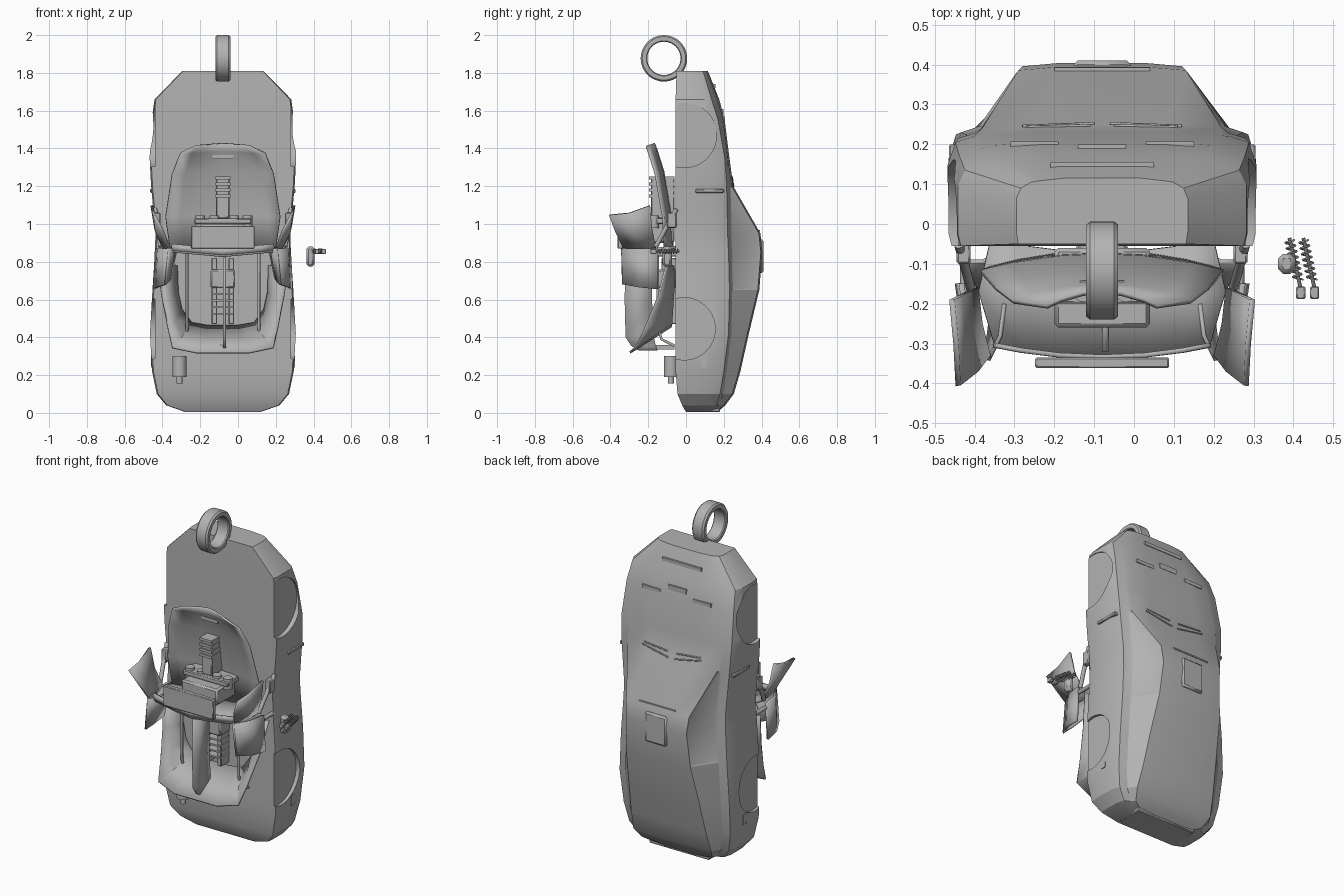
import bpy, bmesh, math
from mathutils import Vector

if "Cube" in bpy.data.objects:
    bpy.data.objects.remove(bpy.data.objects["Cube"])

CX = -0.08  # centre line of the car
grey = bpy.data.materials.new("mid grey")
grey.use_nodes = True
grey.diffuse_color = (0.45, 0.45, 0.45, 1)
grey.node_tree.nodes["Principled BSDF"].inputs["Base Color"].default_value = grey.diffuse_color


def finish(name, bm, loc=(0, 0, 0)):
    bmesh.ops.recalc_face_normals(bm, faces=bm.faces)
    mesh = bpy.data.meshes.new(name)
    bm.to_mesh(mesh)
    bm.free()
    mesh.materials.append(grey)
    ob = bpy.data.objects.new(name, mesh)
    ob.location = loc
    bpy.context.collection.objects.link(ob)
    return ob


def box(name, x, y, z, bevel=0.0):
    """Box from three (low, high) ranges."""
    bm = bmesh.new()
    bmesh.ops.create_cube(bm, size=1)
    lo, hi = Vector((x[0], y[0], z[0])), Vector((x[1], y[1], z[1]))
    for v in bm.verts:
        v.co = (lo + hi) / 2 + v.co * (hi - lo)
    ob = finish(name, bm)
    if bevel:
        ob.modifiers.new("Bevel", 'BEVEL').width = bevel
    return ob


def mid_box(name, half, y, z, bevel=0.0):
    return box(name, (CX - half, CX + half), y, z, bevel)


def rod(name, a, b, r, sides=16):
    a, b = Vector(a), Vector(b)
    bm = bmesh.new()
    bmesh.ops.create_cone(bm, cap_ends=True, segments=sides, radius1=r, radius2=r, depth=(b - a).length)
    bm.transform((b - a).to_track_quat('Z', 'Y').to_matrix().to_4x4())
    return finish(name, bm, (a + b) / 2)


def wire(name, points, r):
    cu = bpy.data.curves.new(name, 'CURVE')
    cu.dimensions, cu.bevel_depth, cu.bevel_resolution = '3D', r, 1
    sp = cu.splines.new('POLY')
    sp.points.add(len(points) - 1)
    for p, co in zip(sp.points, points):
        p.co = (*co, 1)
    cu.materials.append(grey)
    bpy.context.collection.objects.link(bpy.data.objects.new(name, cu))


def panel(name, rows, thick=0.01):
    """Sheet through rows of points, with thickness."""
    bm = bmesh.new()
    grid = [[bm.verts.new(p) for p in row] for row in rows]
    for r, s in zip(grid, grid[1:]):
        for i in range(len(r) - 1):
            bm.faces.new((r[i], r[i + 1], s[i + 1], s[i]))
    ob = finish(name, bm)
    ob.modifiers.new("Solidify", 'SOLIDIFY').thickness = thick


# Main body: height, half width, underside, shoulder, deck half width, deck
stations = [
    (0.005, .20, .00, .12, .15, .16), (0.04, .30, -.02, .16, .235, .20),
    (0.10, .35, -.045, .18, .26, .245), (0.22, .375, -.055, .20, .25, .28),
    (0.42, .386, -.055, .225, .235, .325), (0.65, .373, -.055, .23, .215, .38),
    (0.85, .36, -.055, .225, .20, .396), (0.95, .357, -.055, .22, .21, .386),
    (1.20, .380, -.055, .215, .30, .242), (1.35, .388, -.055, .205, .30, .222),
    (1.55, .377, -.055, .17, .28, .197), (1.66, .362, -.055, .135, .25, .168),
    (1.81, .215, -.05, .09, .16, .108)]


def deck(z):
    for a, b in zip(stations, stations[1:]):
        if a[0] <= z <= b[0]:
            return a[5] + (b[5] - a[5]) * (z - a[0]) / (b[0] - a[0])


bm = bmesh.new()
rings = []
for z, w, low, sh, wr, yr in stations:
    half = [(w * .98, low), (w, low + .03), (w, sh * .72), (w * .95, sh),
            (w * .83, sh + .015), (wr, yr), (wr * .55, yr + .008)]
    loop = half + [(-x, y) for x, y in reversed(half)]
    rings.append([bm.verts.new((CX + x, y, z)) for x, y in loop])
for r, s in zip(rings, rings[1:]):
    for i in range(len(r)):
        j = (i + 1) % len(r)
        bm.faces.new((r[i], r[j], s[j], s[i]))
bm.faces.new(rings[0])
bm.faces.new(rings[-1])
bmesh.ops.recalc_face_normals(bm, faces=bm.faces)
# Slightly recessed side glass
for s in (-1, 1):
    glass = []
    for f in bm.faces:
        c = f.calc_center_median()
        if .65 < c.z < 1.2 and c.y > .25 and (c.x - CX) * s > .23:
            glass.append(f)
    bmesh.ops.inset_region(bm, faces=glass, thickness=.012, depth=-.004)
body = finish("car_body", bm)

# Wheel arches cut into the flanks
cutters = []
for z, r in ((.445, .165), (1.47, .172)):
    for s in (-1, 1):
        cut = rod("arch_cutter", (CX + s * .36, -.01, z), (CX + s * .5, -.01, z), r, 40)
        cut.hide_render = True
        mod = body.modifiers.new("Arch", 'BOOLEAN')
        mod.operation, mod.object, mod.solver = 'DIFFERENCE', cut, 'EXACT'
        cutters.append(cut)
bpy.context.view_layer.update()
cut_mesh = bpy.data.meshes.new_from_object(body.evaluated_get(bpy.context.evaluated_depsgraph_get()))
body.modifiers.clear()
body.data = cut_mesh
for cut in cutters:
    bpy.data.objects.remove(cut)


# Raised trim on the upper surface
def trim(name, x0, x1, z, tall=.008, rise=.006):
    y = deck(z)
    box(name, (CX + x0, CX + x1), (y - .01, y + .006 + rise), (z, z + tall))


mid_box("roof_scoop", .072, (.36, .41), (.74, .92), .01)
trim("rear_roof_slot", -.12, .12, .96)
trim("nose_slot", -.13, .13, 1.72, .02)
trim("hood_badge_plate", -.06, .06, 1.58, .03, .004)
for s in (-1, 1):
    # Wipers angled across the base of the windscreen
    for x0, z0, x1, z1 in ((.02, 1.20, .20, 1.235), (.03, 1.235, .19, 1.25)):
        wire("wiper", [(CX + s * x0, deck(z0) + .01, z0), (CX + s * x1, deck(z1) + .008, z1)], .004)
    a, b = sorted((s * .11, s * .23))
    trim("hood_vent", a, b, 1.55, .02, .004)
    box("side_intake", sorted((CX + s * .355, CX + s * .385)), (.05, .2), (1.165, 1.185), .004)
    box("side_marker", sorted((CX + s * .37, CX + s * .381)), (.08, .11), (.24, .30))
mid_box("rear_bumper_lip", .20, (.02, .18), (.004, .03), .005)

# Tyre at the very top
bm = bmesh.new()
profile = [(-.034, .088), (-.04, .093), (-.04, .115), (-.03, .123), (.03, .123), (.04, .115), (.04, .093), (.034, .088)]
ring = [bm.verts.new((x, 0, r)) for x, r in profile]
edges = [bm.edges.new((ring[i], ring[(i + 1) % len(ring)])) for i in range(len(ring))]
bmesh.ops.spin(bm, geom=ring + edges, axis=(1, 0, 0), cent=(0, 0, 0), angle=math.tau, steps=48, use_merge=True)
bmesh.ops.remove_doubles(bm, verts=bm.verts, dist=1e-4)
finish("tyre", bm, (CX, -.117, 1.877))

# Loose hood leaning forward, its sides curling to the front
rows = []
for z, w, y in ((1.43, .14, -.165), (1.39, .225, -.15), (1.28, .27, -.115), (1.05, .305, -.075), (.87, .28, -.065)):
    rows.append([(CX + w * t, y - .04 * t * t, z - .012 * abs(t)) for t in (-1, -.75, -.35, 0, .35, .75, 1)])
panel("loose_hood", rows, .012)
mid_box("hood_slot", .055, (-.16, -.142), (1.345, 1.365))

# U-shaped bumper shell: outer rim forward, inner rim deep
outer = [(.35, -.10, .82), (.32, -.15, .62), (.285, -.22, .45), (.265, -.27, .35), (.14, -.30, .325)]
inner = [(.24, -.07, .78), (.235, -.07, .64), (.215, -.075, .55), (.165, -.08, .48), (.08, -.08, .465)]
rim = lambda pts: [(CX - x, y, z) for x, y, z in pts] + [(CX + x, y, z) for x, y, z in reversed(pts)]
mids = [tuple((p + q) / 2 for p, q in zip(a, b)) for a, b in zip(outer, inner)]
mids = [(x, y - .015, z - .01) for x, y, z in mids]
panel("bumper_shell", [rim(outer), rim(mids), rim(inner)], .012)

# Central blade with a rounded foot, and the drive line
blade = [[(CX, y, z) for y in (back, front)] for back, front, z in
         ((-.18, -.32, .86), (-.18, -.325, .60), (-.17, -.32, .40), (-.16, -.29, .355), (-.15, -.25, .33))]
panel("centre_blade", blade, .016)
mid_box("blade_foot", .014, (-.25, -.06), (.335, .36))
mid_box("gearbox", .065, (-.15, -.05), (.66, .76), .008)
for s in (-1, 1):
    x = CX + s * .045
    box("gearbox_rail", (x - .014, x + .014), (-.13, -.05), (.47, .82), .004)
    wire("side_tube", [(CX + s * .19, y, z) for y, z in ((-.15, .86), (-.15, .46), (-.13, .39), (-.06, .355))], .008)
for i in range(4):
    mid_box("gearbox_rib", .06, (-.14, -.05), (.52 + i * .035, .53 + i * .035))

# Engine and upright column
mid_box("engine_block", .12, (-.26, -.06), (.90, 1.0), .01)
mid_box("engine_top", .15, (-.2, -.08), (1.0, 1.03), .005)
mid_box("column", .036, (-.185, -.06), (1.03, 1.25), .006)
for i in range(4):
    mid_box("column_rung", .04, (-.195, -.06), (1.14 + i * .032, 1.155 + i * .032))
for x in (-.12, -.045, .06, .13):
    rod("engine_canister", (CX + x, -.17, .98), (CX + x, -.17, 1.045), .026)

# Front bumper assembly with side plates
sweep = (-1, -.75, -.4, 0, .4, .75, 1)
panel("bumper_bar", [[(CX + w * t, y + .03 * t * t, z + .025 * abs(t)) for t in sweep]
                     for w, y, z in ((.28, -.07, .86), (.31, -.2, .85), (.27, -.335, .84))], .015)
panel("bumper_lip", [[(CX + w * t, -.34 + .03 * t * t, z + .025 * abs(t)) for t in sweep]
                     for w, z in ((.275, .835), (.27, .87))], .012)
mid_box("grille_plate", .168, (-.362, -.335), (.87, .99), .004)
for s in (-1, 1):
    at = lambda x, y, z: (CX + s * x, y, z)
    panel("upper_side_plate", [[at(.355, -.405, 1.05), at(.36, -.30, 1.06), at(.37, -.19, 1.10)],
                               [at(.31, -.37, .96), at(.345, -.28, .96), at(.35, -.18, .98)],
                               [at(.28, -.33, .88), at(.30, -.25, .87), at(.31, -.16, .88)]], .014)
    panel("lower_side_plate", [[at(.29, -.34, .87), at(.345, -.25, .87), at(.36, -.15, .87)],
                               [at(.31, -.335, .68), at(.355, -.25, .665), at(.37, -.15, .655)]], .014)
    panel("plate_return", [[at(.29, -.34, .87), at(.26, -.28, .87), at(.25, -.2, .87)],
                           [at(.31, -.335, .68), at(.29, -.28, .70), at(.28, -.2, .72)]], .01)
    rod("upper_arm", at(.36, -.05, 1.08), at(.33, -.16, .88), .012)
    rod("lower_arm", at(.345, -.05, .84), at(.345, -.17, .84), .012)
    box("hinge_block", sorted((CX + s * .33, CX + s * .365)), (-.1, -.05), (.98, 1.06), .005)

# Exhaust can
rod("exhaust_can", (-.31, -.08, .19), (-.31, -.08, .30), .037, 24)
rod("exhaust_tip", (-.31, -.08, .155), (-.31, -.08, .19), .016)

# Separate spring struts and brake piece
for x in (.39, .425):
    rod("strut_rod", (x, -.035, .855), (x + .03, -.17, .855), .005, 10)
    box("strut_foot", (x + .017, x + .04), (-.188, -.157), (.842, .868), .003)
    coil = [(i / 84, i * math.tau / 12) for i in range(85)]
    wire("strut_spring", [(x + .022 * t + .012 * math.cos(a), -.04 - .10 * t, .855 + .012 * math.sin(a))
                          for t, a in coil], .0025)
box("brake_caliper", (.362, .405), (-.125, -.075), (.775, .88), .012)

# Smooth rounded parts, keeping the edges sharp
bpy.ops.object.select_all(action='DESELECT')
for ob in bpy.context.collection.objects:
    if ob.type == 'MESH' and grey in list(ob.data.materials):
        ob.select_set(True)
bpy.context.view_layer.objects.active = body
bpy.ops.object.shade_smooth_by_angle(angle=math.radians(25))
